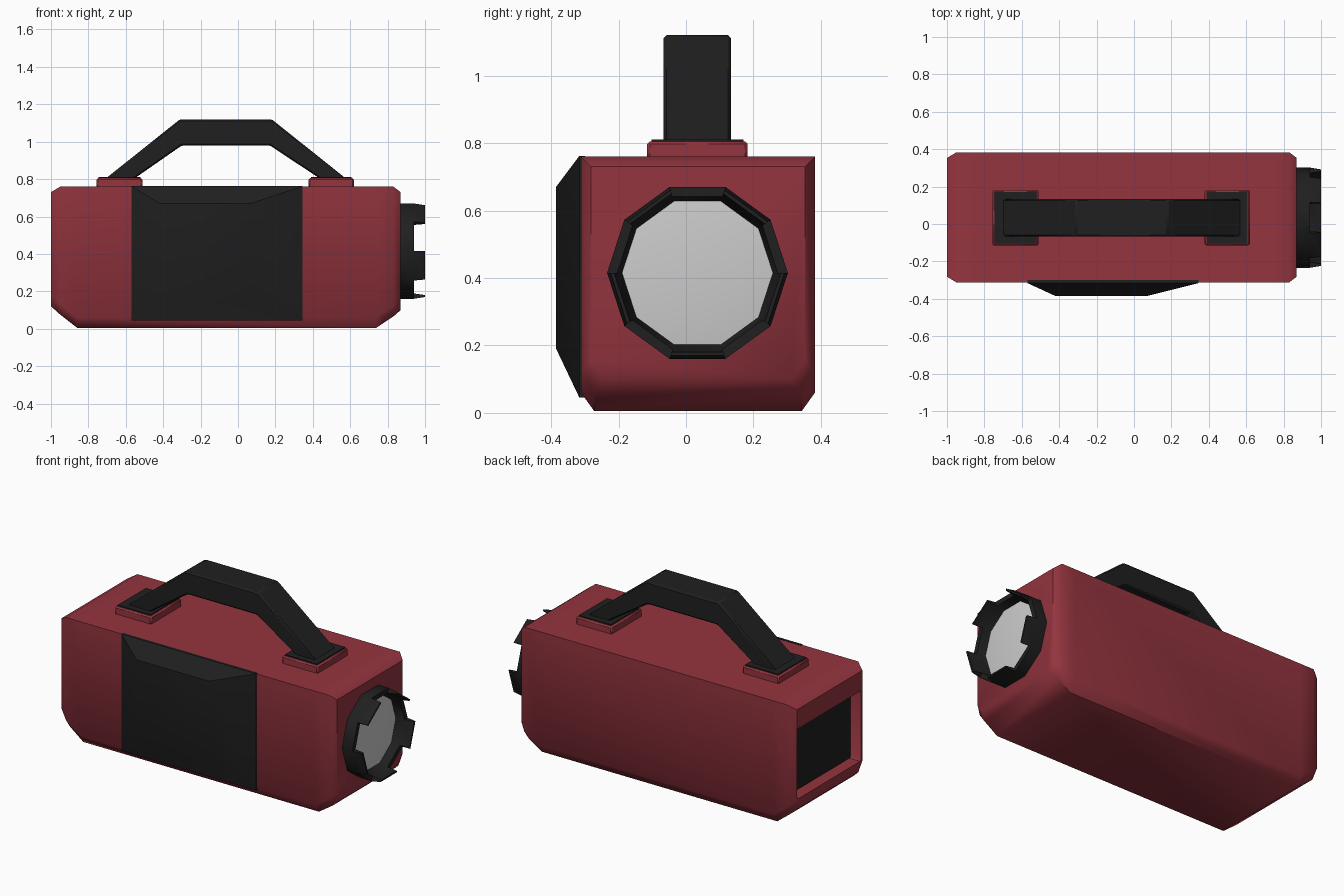
import bpy, bmesh, math

if "Cube" in bpy.data.objects:
    bpy.data.objects.remove(bpy.data.objects["Cube"])


def mat(name, rgb):
    m = bpy.data.materials.new(name)
    m.diffuse_color = (*rgb, 1)
    m.use_nodes = True
    m.node_tree.nodes["Principled BSDF"].inputs["Base Color"].default_value = m.diffuse_color
    return m


RED = mat("red_plastic", (0.30, 0.035, 0.05))
BLACK = mat("black_rubber", (0.014, 0.014, 0.014))
GLASS = mat("lens_grey", (0.6, 0.6, 0.6))


def finish(name, bm, material, angle=30, bevel=0):
    """Turn a bmesh into a coloured object with smooth shading by angle."""
    bmesh.ops.recalc_face_normals(bm, faces=bm.faces)
    me = bpy.data.meshes.new(name)
    bm.to_mesh(me)
    bm.free()
    ob = bpy.data.objects.new(name, me)
    bpy.context.collection.objects.link(ob)
    me.materials.append(material)
    if bevel:
        b = ob.modifiers.new("edge", 'BEVEL')
        b.width, b.segments = bevel, 1
    bpy.ops.object.select_all(action='DESELECT')
    ob.select_set(True)
    bpy.context.view_layer.objects.active = ob
    bpy.ops.object.shade_smooth_by_angle(angle=math.radians(angle))
    return ob


def loft(name, rings, material, **kw):
    """Skin a list of equal-length point rings and cap both ends."""
    bm = bmesh.new()
    vs = [[bm.verts.new(p) for p in r] for r in rings]
    n = len(vs[0])
    for a, b in zip(vs, vs[1:]):
        for i in range(n):
            j = (i + 1) % n
            bm.faces.new((a[i], a[j], b[j], b[i]))
    bm.faces.new(vs[0])
    bm.faces.new(vs[-1])
    return finish(name, bm, material, **kw)


def box(name, x0, x1, y0, y1, z0, z1, material, **kw):
    rect = lambda z: [(x0, y0, z), (x1, y0, z), (x1, y1, z), (x0, y1, z)]
    return loft(name, [rect(z0), rect(z1)], material, **kw)


def section(x, y0, y1, z0, z1, c=0.04):
    """Body cross-section with chamfered lower corners."""
    return [(x, y0 + c, z0), (x, y1 - c, z0), (x, y1, z0 + c * 1.4),
            (x, y1, z1), (x, y0, z1), (x, y0, z0 + c * 1.4)]


# Body shell, starting inside the recess of the rear end
Y0, Y1 = -0.312, 0.383
loft("body", [
    section(-0.92, -0.27, 0.35, 0.18, 0.61, 0.01),
    section(-1.00, -0.27, 0.35, 0.18, 0.61, 0.01),
    section(-1.00, Y0 + 0.03, Y1 - 0.03, 0.12, 0.73),
    section(-0.95, Y0, Y1, 0.075, 0.76),
    section(-0.86, Y0, Y1, 0.005, 0.76),
    section(0.74, Y0, Y1, 0.005, 0.76),
    section(0.83, Y0, Y1, 0.065, 0.76),
    section(0.87, Y0 + 0.03, Y1 - 0.03, 0.10, 0.73),
], RED, angle=48)

# Dark plate at the bottom of the rear recess
box("rear_plate", -0.93, -0.915, -0.268, 0.348, 0.182, 0.608, BLACK)

# Raised side panel with sloping borders
loft("side_panel", [
    [(x, y, z) for x, z in ((x0, z0), (x1, z0), (x1, z1), (x0, z1))]
    for y, x0, x1, z0, z1 in ((-0.30, -0.57, 0.345, 0.045, 0.762),
                              (-0.316, -0.57, 0.345, 0.045, 0.762),
                              (-0.385, -0.42, 0.07, 0.19, 0.67))
], BLACK, angle=35)

# Handle feet: red base with a dark inset pad
for side, x0, x1 in (("rear", -0.757, -0.51), ("front", 0.378, 0.62)):
    box(side + "_handle_base", x0, x1, -0.115, 0.183, 0.75, 0.805, RED, bevel=0.008)
    box(side + "_handle_pad", x0 + 0.012, x1 - 0.012, -0.103, 0.171, 0.79, 0.811, BLACK)

# Carrying handle: swept rectangular bar
path = [((-0.73, 0.785), (-0.58, 0.785)), ((-0.31, 1.12), (-0.30, 0.98)),
        ((0.18, 1.12), (0.17, 0.98)), ((0.60, 0.785), (0.465, 0.785))]
loft("handle", [[(o[0], -0.066, o[1]), (o[0], 0.133, o[1]),
                 (i[0], 0.133, i[1]), (i[0], -0.066, i[1])] for o, i in path],
     BLACK, bevel=0.008)


# Lens housing: ten-sided ring with five alternating teeth
CY, CZ, N = 0.034, 0.415, 10


def polar(k, r, x):
    a = math.tau * k / N
    return (x, CY + r * math.cos(a), CZ + r * math.sin(a))


bm = bmesh.new()
levels = [(0.86, 0.268), (0.94, 0.268), (1.0, 0.258),
          (1.0, 0.247), (0.94, 0.238), (0.885, 0.222)]
g = [[bm.verts.new(polar(k, r, x)) for k in range(N)] for x, r in levels]
for k in range(N):
    j = (k + 1) % N
    tooth = k % 2 == 1
    steps = [(0, 1), (1, 2), (2, 3), (3, 4), (4, 5)] if tooth else [(0, 1), (1, 4), (4, 5)]
    for a, b in steps:
        bm.faces.new((g[a][k], g[a][j], g[b][j], g[b][k]))
    if tooth:  # tooth side walls
        for e in (k, j):
            bm.faces.new([g[i][e] for i in (1, 2, 3, 4)])
finish("lens_ring", bm, BLACK, angle=40)

# Lens, slightly domed
loft("lens", [[polar(k, r, x) for k in range(N)]
              for x, r in ((0.86, 0.228), (0.89, 0.228), (0.90, 0.15))], GLASS)
